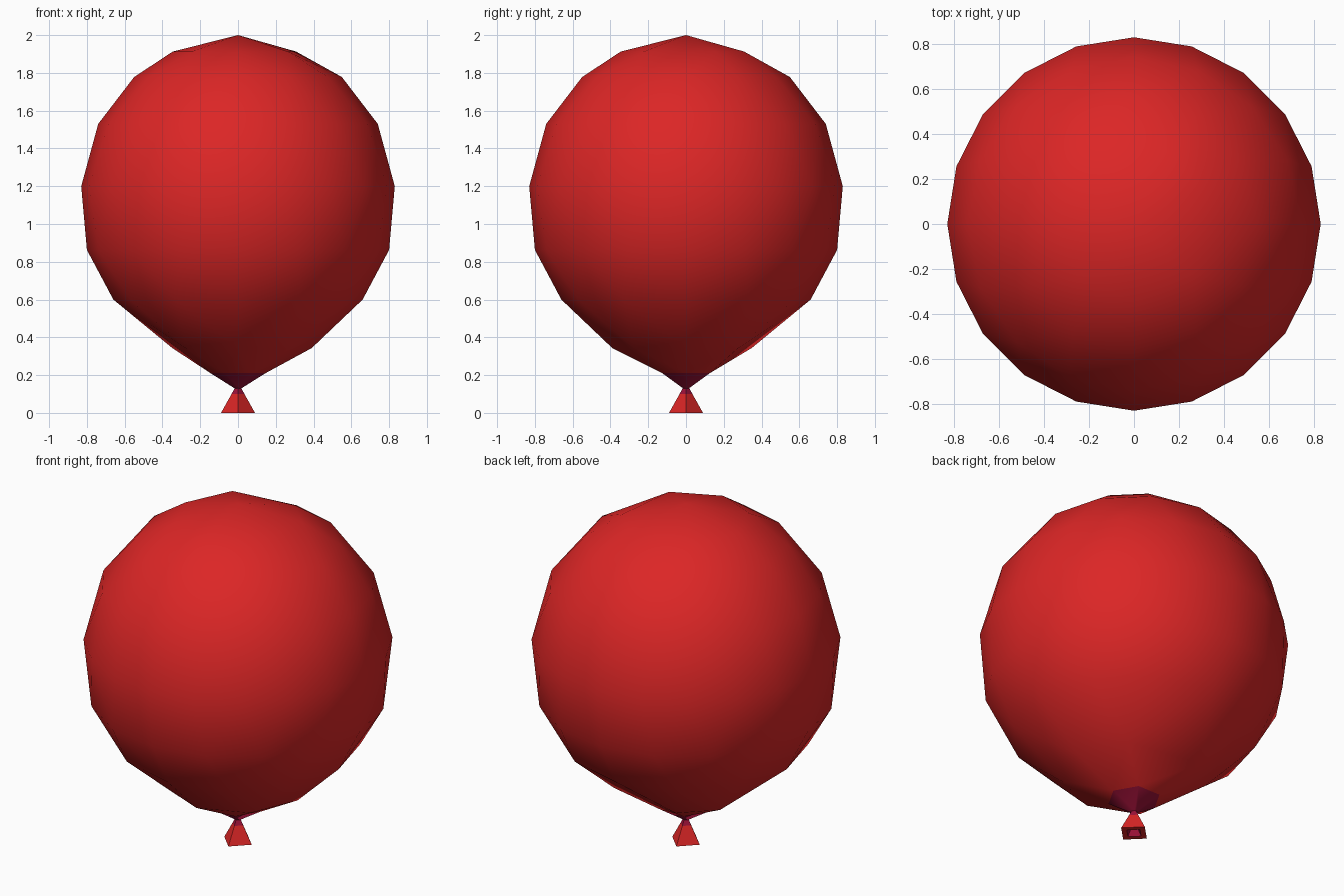
import bpy, bmesh, math

if "Cube" in bpy.data.objects:
    bpy.data.objects.remove(bpy.data.objects["Cube"])


def material(name, col):
    m = bpy.data.materials.new(name)
    m.diffuse_color = (*col, 1)
    m.use_nodes = True
    m.node_tree.nodes["Principled BSDF"].inputs["Base Color"].default_value = m.diffuse_color
    return m


red = material("balloon red", (0.716, 0.019, 0.019))
dark = material("dark crimson", (0.347, 0.006, 0.041))


def even(n, start=0):
    return [start + 360 * i / n for i in range(n)]


def ring(bm, r, z, angles):
    return [bm.verts.new((r * math.cos(math.radians(a)),
                          r * math.sin(math.radians(a)), z)) for a in angles]


def bridge(bm, a, b, mat):
    n = len(a)
    for i in range(n):
        f = bm.faces.new((a[i], a[(i + 1) % n], b[(i + 1) % n], b[i]))
        f.material_index = mat


def finish(bm, name, smooth):
    bmesh.ops.recalc_face_normals(bm, faces=bm.faces[:])
    for f in bm.faces:
        f.smooth = smooth
    me = bpy.data.meshes.new(name)
    bm.to_mesh(me)
    bm.free()
    me.materials.append(red)
    me.materials.append(dark)
    ob = bpy.data.objects.new(name, me)
    bpy.context.collection.objects.link(ob)


# Balloon body: hull over rings whose side count drops towards the ends
bm = bmesh.new()
ring(bm, 0, 2.0, [0])
ring(bm, 0.345, 1.913, [27, 63, 130, 180, 225, 270, 320])
ring(bm, 0.55, 1.778, even(12))
ring(bm, 0.74, 1.53, even(16))
ring(bm, 0.83, 1.20, even(20))
ring(bm, 0.80, 0.863, even(16))
ring(bm, 0.66, 0.60, even(12))
ring(bm, 0.39, 0.343, [0, 45, 117, 153, 225, 270, 315])
collar = ring(bm, 0.145, 0.21, even(6))
bmesh.ops.convex_hull(bm, input=bm.verts[:])
low = [f for f in bm.faces if all(v.co.z < 0.22 for v in f.verts)]
bmesh.ops.delete(bm, geom=low, context='FACES_ONLY')
loose = [e for e in bm.edges if not e.link_faces]
bmesh.ops.delete(bm, geom=loose, context='EDGES')
# Dark collar running down to the knot
bridge(bm, collar, ring(bm, 0.018, 0.13, even(6)), 1)
finish(bm, "balloon_body", True)

# Knot and flared mouth with a dark opening underneath
bm = bmesh.new()
square = even(4)
levels = [(0.02, 0.15, 1), (0.018, 0.13, 1), (0.034, 0.10, 0),
          (0.09, 0.0, 0), (0.05, 0.0, 1), (0.02, 0.05, 1)]
rings = [ring(bm, r, z, square) for r, z, _ in levels]
for a, b, lv in zip(rings, rings[1:], levels):
    bridge(bm, a, b, lv[2])
bm.faces.new(rings[0]).material_index = 1
bm.faces.new(rings[-1]).material_index = 1
finish(bm, "balloon_mouth", False)
